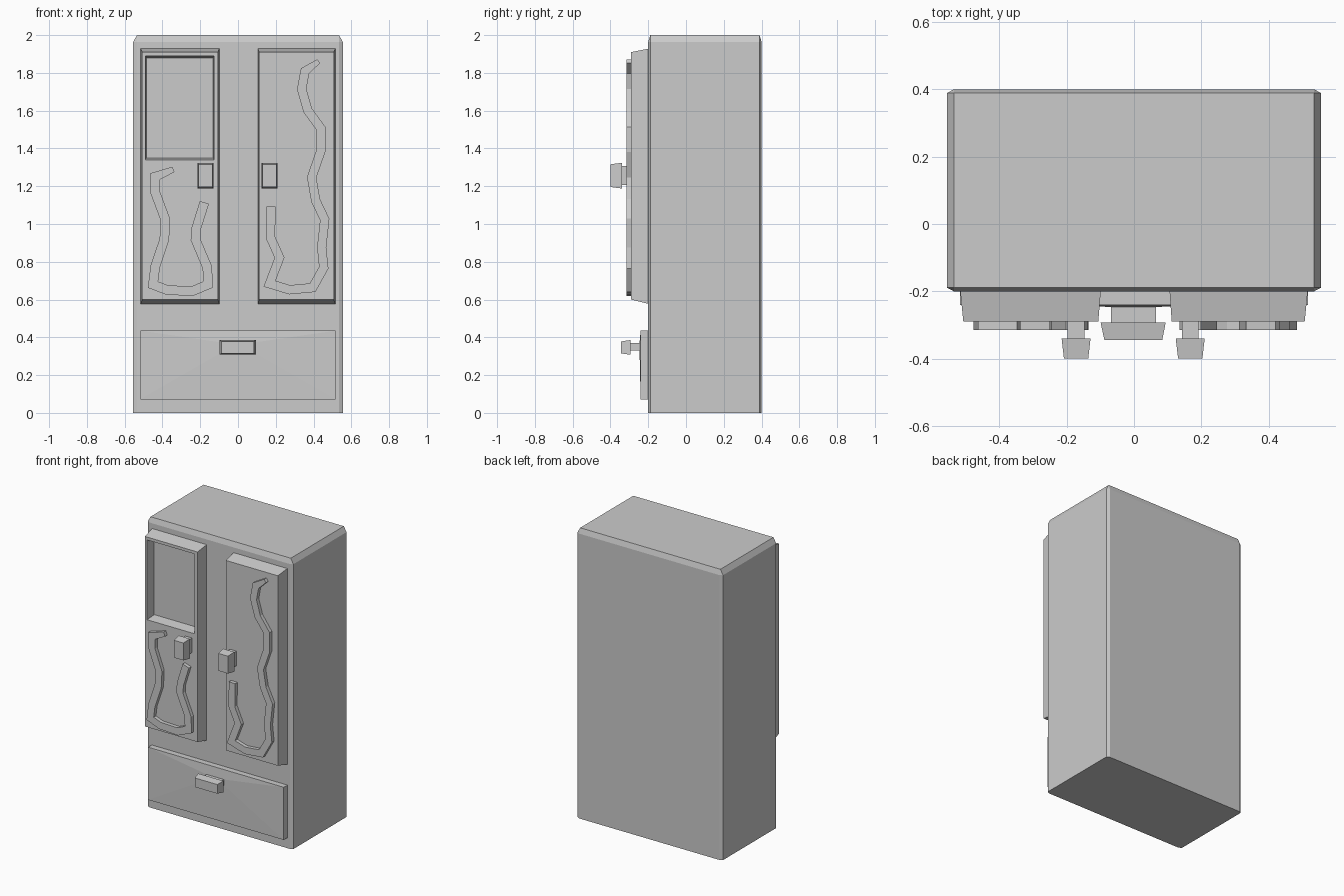
import bpy, bmesh
from mathutils import Vector

if "Cube" in bpy.data.objects:
    bpy.data.objects.remove(bpy.data.objects["Cube"])


def finish(bm, name):
    bmesh.ops.recalc_face_normals(bm, faces=bm.faces)
    me = bpy.data.meshes.new(name)
    bm.to_mesh(me)
    bm.free()
    ob = bpy.data.objects.new(name, me)
    bpy.context.collection.objects.link(ob)
    return ob


def loft(name, rings):
    """Capped chain of rectangles, each (y, x0, x1, z0, z1)."""
    bm = bmesh.new()
    loops = [[bm.verts.new(p) for p in ((x0, y, z0), (x1, y, z0), (x1, y, z1), (x0, y, z1))]
             for y, x0, x1, z0, z1 in rings]
    for a, b in zip(loops, loops[1:]):
        for i in range(4):
            j = (i + 1) % 4
            bm.faces.new((a[i], a[j], b[j], b[i]))
    bm.faces.new(loops[0])
    bm.faces.new(loops[-1])
    return finish(bm, name)


def ribbon(name, path, width, tip, y_back, y_front):
    """Raised flat band with mitred corners following an (x, z) path."""
    pts = [Vector(p) for p in path]
    bm = bmesh.new()
    sections = []
    for i, p in enumerate(pts):
        d0 = (p - pts[i - 1]).normalized() if i else None
        d1 = (pts[i + 1] - p).normalized() if i < len(pts) - 1 else None
        d0, d1 = d0 or d1, d1 or d0
        t = (d0 + d1).normalized()
        n = Vector((-t.y, t.x))
        w = tip if i == 0 else width
        off = n * (w / 2 / max(0.6, t.dot(d0)))
        a, b = p + off, p - off
        sections.append([bm.verts.new(v) for v in (
            (a.x, y_back, a.y), (b.x, y_back, b.y), (b.x, y_front, b.y), (a.x, y_front, a.y))])
    for a, b in zip(sections, sections[1:]):
        for i in range(4):
            j = (i + 1) % 4
            bm.faces.new((a[i], a[j], b[j], b[i]))
    bm.faces.new(sections[0])
    bm.faces.new(sections[-1])
    return finish(bm, name)


# Cabinet body: chamfered everywhere except around the base
bm = bmesh.new()
bmesh.ops.create_cube(bm, size=1)
edges = [e for e in bm.edges if max(v.co.z for v in e.verts) > 0]
bmesh.ops.bevel(bm, geom=edges, offset=0.018, segments=1, affect='EDGES')
for v in bm.verts:
    v.co = (v.co.x * 1.11, v.co.y * 0.6 + 0.1, (v.co.z + 0.5) * 2)
finish(bm, "cabinet_body")

# Doors: the left one continues into a recessed window
loft("left_door", [(-0.19, -0.517, -0.098, 0.575, 1.93),
                   (-0.29, -0.507, -0.106, 0.60, 1.91),
                   (-0.29, -0.49, -0.127, 1.34, 1.89),
                   (-0.22, -0.485, -0.132, 1.35, 1.88)])
loft("right_door", [(-0.19, 0.105, 0.517, 0.575, 1.93),
                    (-0.29, 0.112, 0.507, 0.60, 1.91)])

# Door handles: stem widening into a tapered block
for side, cx in (("left", -0.172), ("right", 0.167)):
    rings = [(-0.28, 0.025, 0.05), (-0.34, 0.025, 0.05),
             (-0.34, 0.043, 0.068), (-0.40, 0.036, 0.06)]
    loft(side + "_door_handle",
         [(y, cx - w, cx + w, 1.256 - h, 1.256 + h) for y, w, h in rings])

# Drawer front with its handle drawn out of the face
loft("drawer", [(-0.19, -0.517, 0.517, 0.072, 0.435),
                (-0.24, -0.517, 0.517, 0.072, 0.435),
                (-0.246, -0.068, 0.065, 0.33, 0.37),
                (-0.293, -0.068, 0.065, 0.33, 0.37),
                (-0.293, -0.099, 0.094, 0.308, 0.386),
                (-0.345, -0.088, 0.084, 0.315, 0.378)])

# Wavy raised bands on the doors
ribbon("left_wavy_trim", [
    (-.342, 1.289), (-.438, 1.252), (-.438, 1.167), (-.385, 1.024), (-.390, .918),
    (-.438, .775), (-.450, .679), (-.374, .650), (-.241, .645), (-.160, .679),
    (-.162, .769), (-.225, .918), (-.220, .98), (-.178, 1.114)], 0.05, 0.03, -0.28, -0.315)
ribbon("right_wavy_trim", [
    (.427, 1.862), (.355, 1.81), (.337, 1.714), (.369, 1.602), (.438, 1.507),
    (.438, 1.385), (.390, 1.247), (.411, 1.125), (.459, 1.024), (.443, .875),
    (.454, .769), (.395, .663), (.273, .652), (.167, .684), (.220, .822),
    (.172, .928), (.175, 1.093)], 0.048, 0.025, -0.28, -0.315)
